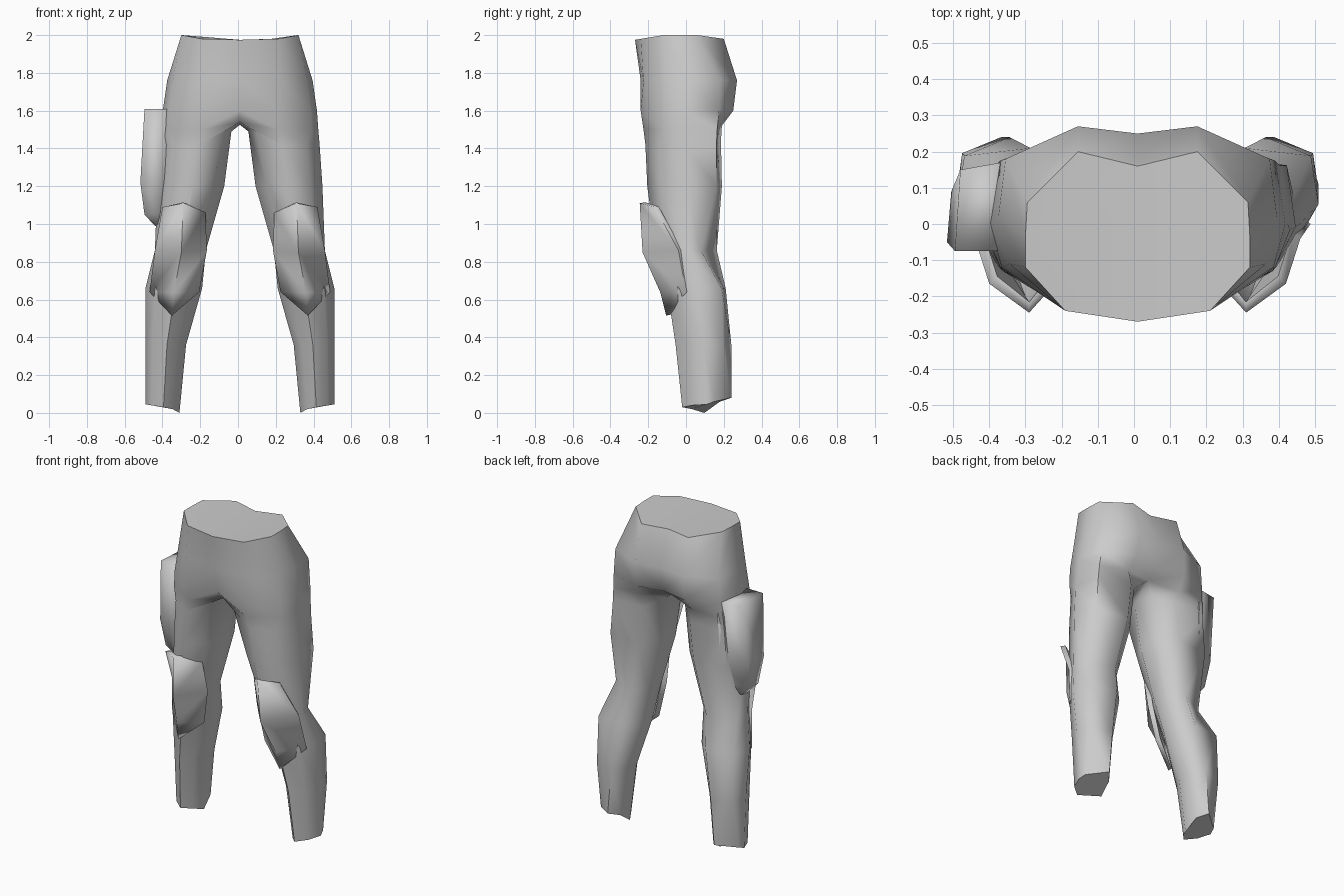
import bpy
import bmesh

cube = bpy.data.objects.get("Cube")
if cube:
    bpy.data.objects.remove(cube, do_unlink=True)

CENTRE = 0.01  # symmetry plane of the trousers and knee pads

grey = bpy.data.materials.new("plain grey")
grey.use_nodes = True
grey.diffuse_color = (0.6, 0.6, 0.6, 1)
shader = next(n for n in grey.node_tree.nodes if n.type == "BSDF_PRINCIPLED")
shader.inputs["Base Color"].default_value = grey.diffuse_color
shader.inputs["Roughness"].default_value = 0.8


def add_ring(bm, points):
    return [bm.verts.new(p) for p in points]


def bridge(bm, upper, lower, closed):
    """Quads between two rings, facing outwards."""
    count = len(upper)
    for i in range(count if closed else count - 1):
        j = (i + 1) % count
        bm.faces.new((upper[i], lower[i], lower[j], upper[j]))


def finish(name, bm, angle, mirrored=False, thickness=0):
    mesh = bpy.data.meshes.new(name)
    bm.to_mesh(mesh)
    bm.free()
    mesh.materials.append(grey)
    obj = bpy.data.objects.new(name, mesh)
    bpy.context.collection.objects.link(obj)
    if thickness:
        solid = obj.modifiers.new("thickness", "SOLIDIFY")
        solid.thickness = thickness
        solid.offset = -1
    if mirrored:
        obj.location.x = CENTRE
        mirror = obj.modifiers.new("mirror", "MIRROR")
        mirror.use_clip = True
        mirror.merge_threshold = 0.0005
    bpy.ops.object.select_all(action="DESELECT")
    bpy.context.view_layer.objects.active = obj
    obj.select_set(True)
    # Solidified plates are made real so that their rims stay sharp
    if thickness:
        bpy.ops.object.modifier_apply(modifier="thickness")
    bpy.ops.object.shade_smooth_by_angle(angle=angle)


# Trousers: half rings from front centre round the hip to back centre
waist = [(0, -.27, 1.975), (.2, -.24, 1.98), (.31, -.12, 2), (.31, -.03, 2),
         (.305, .06, 2), (.165, .2, 1.98), (0, .16, 1.975)]
hip = [(0, -.24), (.22, -.225), (.355, -.11), (.385, .02),
       (.365, .18), (.165, .27), (0, .25)]
seat = [(0, -.22), (.2, -.24), (.375, -.12), (.408, 0),
        (.38, .175), (.18, .25), (0, .215)]
crotch = [(0, -.165, 1.54), (.2, -.225, 1.5), (.38, -.12, 1.5), (.415, 0, 1.5),
          (.39, .165, 1.5), (.19, .19, 1.52), (0, .14, 1.55), (0, .01, 1.525)]

# Leg levels: height, inner x, outer x, front y, back y,
# inner front setback, outer back corner (both fractions of the section)
levels = [(1.42, .045, .422, -.215, .185, .1, .94),
          (1.2, .083, .437, -.205, .19, .18, .93),
          (.86, .18, .45, -.16, .163, .22, .74),
          (.66, .2, .5, -.1, .21, .22, .93),
          (.36, .285, .5, -.055, .24, .2, .85),
          (0, .32, .5, -.02, .24, .2, .66)]
top_rise = [.07, 0, 0, 0, 0, .02, .07, .07]
hem_rise = [.02, .03, .04, .045, .06, .08, .06, 0]


def leg_section(z, inner, outer, front, back, setback, corner, rise):
    shape = [(setback, setback), (.47, 0), (.82, .19), (1, .5),
             (.93, corner), (.32, 1), (.06, .77), (0, .45)]
    return [(inner + u * (outer - inner), front + v * (back - front), z + r)
            for (u, v), r in zip(shape, rise)]


bm = bmesh.new()
rings = [add_ring(bm, waist),
         add_ring(bm, [(x, y, 1.76) for x, y in hip]),
         add_ring(bm, [(x, y, 1.6) for x, y in seat])]
fork = add_ring(bm, crotch)
rings.append(fork[:-1])
for upper, lower in zip(rings, rings[1:]):
    bridge(bm, upper, lower, False)
bm.faces.new(rings[0])

previous = fork
rises = {0: top_rise, len(levels) - 1: hem_rise}
for index, level in enumerate(levels):
    ring = add_ring(bm, leg_section(*level, rises.get(index, [0] * len(crotch))))
    bridge(bm, previous, ring, True)
    previous = ring
bm.faces.new(previous[::-1])
finish("trousers", bm, 1.2, mirrored=True)

# Knee pads: plates bent round the knee, ending in a point below it
pad_rows = [[(.182, -.115, 1.06), (.3, -.245, 1.11), (.41, -.165, 1.09)],
            [(.175, -.07, .86), (.31, -.23, .85), (.45, -.04, .86)],
            [(.215, -.05, .64), (.35, -.135, .635), (.478, 0, .64)]]
bm = bmesh.new()
rows = [add_ring(bm, row) for row in pad_rows]
for upper, lower in zip(rows, rows[1:]):
    bridge(bm, upper, lower, False)
tip = bm.verts.new((.36, -.105, .515))
for a, b in zip(rows[-1], rows[-1][1:]):
    bm.faces.new((a, tip, b))
finish("knee_pads", bm, 1.5, mirrored=True, thickness=0.03)

# Thigh pouch: tapering box on the right thigh, its back flowing into the leg
pouch_rings = [
    (1.61, [(-.36, -.075), (-.34, .175), (-.48, .15), (-.495, -.075)]),
    (1.22, [(-.38, -.075), (-.36, .165), (-.505, .09), (-.517, -.05)]),
    (1.05, [(-.4, -.045), (-.4, .1), (-.485, .06), (-.495, -.025)]),
    (.99, [(-.41, -.02), (-.41, .06), (-.435, .05), (-.44, 0)])]
bm = bmesh.new()
rings = [add_ring(bm, [(x, y, z) for x, y in points]) for z, points in pouch_rings]
for upper, lower in zip(rings, rings[1:]):
    bridge(bm, upper, lower, True)
bm.faces.new(rings[0])
bm.faces.new(rings[-1][::-1])
finish("thigh_pouch", bm, 1.7)
